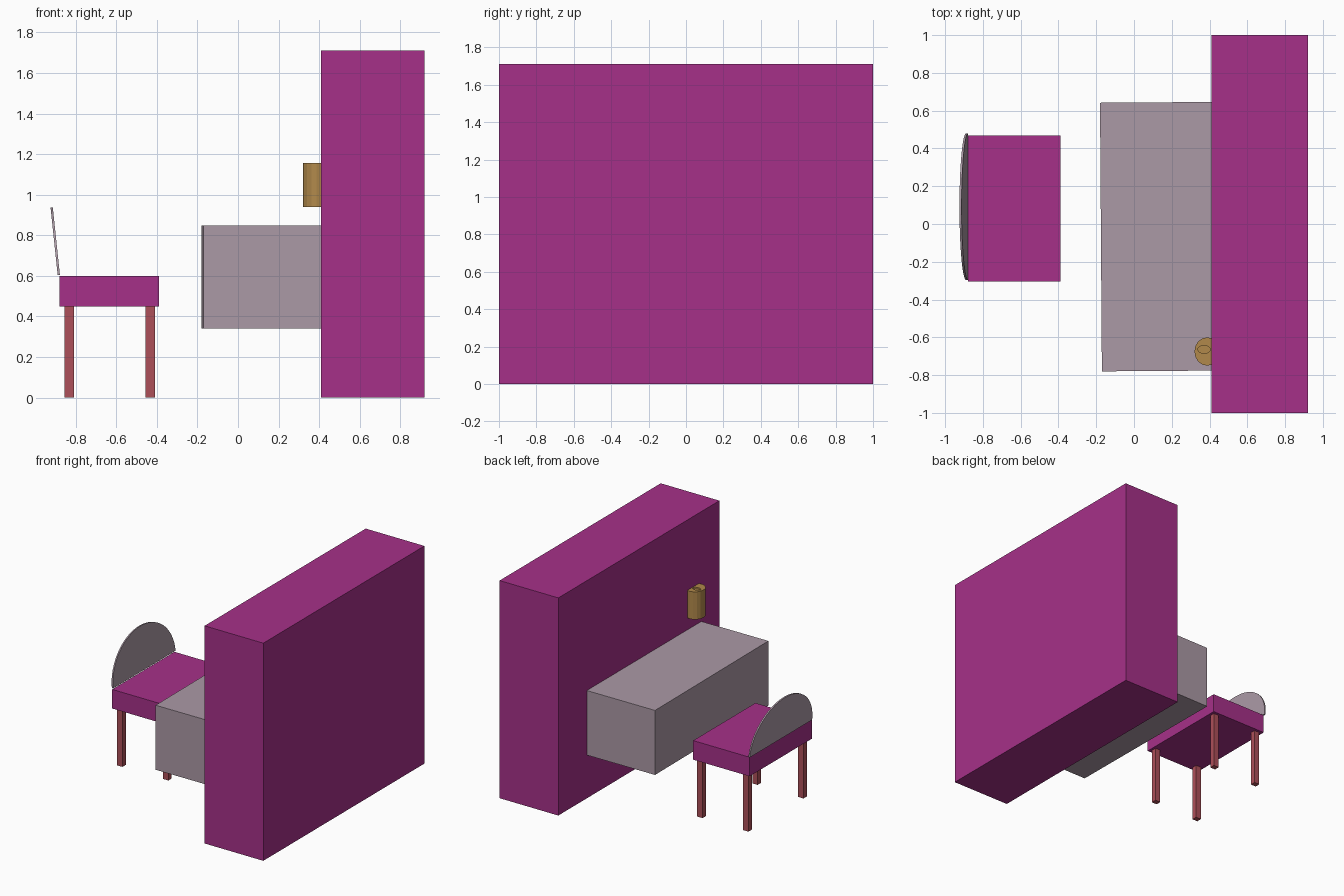
import bpy, bmesh, math
from mathutils import Matrix, Vector

if "Cube" in bpy.data.objects:
    bpy.data.objects.remove(bpy.data.objects["Cube"])


def material(name, rgb):
    m = bpy.data.materials.new(name)
    m.diffuse_color = (*rgb, 1)
    m.use_nodes = True
    m.node_tree.nodes["Principled BSDF"].inputs["Base Color"].default_value = m.diffuse_color
    return m


magenta = material("magenta", (0.38, 0.03, 0.25))
mauve = material("mauve_grey", (0.41, 0.32, 0.38))
red = material("leg_red", (0.42, 0.08, 0.10))
ochre = material("ochre", (0.44, 0.25, 0.07))


def finish(name, bm, mat):
    bmesh.ops.recalc_face_normals(bm, faces=bm.faces)
    mesh = bpy.data.meshes.new(name)
    bm.to_mesh(mesh)
    bm.free()
    mesh.materials.append(mat)
    ob = bpy.data.objects.new(name, mesh)
    bpy.context.collection.objects.link(ob)
    return ob


def box(name, lo, hi, mat, turn=0):
    lo, hi = Vector(lo), Vector(hi)
    bm = bmesh.new()
    bmesh.ops.create_cube(bm, size=1, matrix=Matrix.Diagonal((*(hi - lo), 1)))
    ob = finish(name, bm, mat)
    ob.location = (lo + hi) / 2
    ob.rotation_euler.z = turn
    return ob


# Wall cabinet and the slightly turned counter in front of it
box("cabinet", (0.41, -1, 0), (0.92, 1, 1.71), magenta)
box("counter", (-0.175, -0.778, 0.34), (0.43, 0.644, 0.847), mauve, math.radians(0.4))

# Chair seat and legs
box("seat", (-0.88, -0.305, 0.45), (-0.39, 0.468, 0.60), magenta)
for side, x in (("back", -0.832), ("front", -0.433)):
    for hand, y in (("right", -0.258), ("left", 0.425)):
        box(f"{side}_{hand}_leg", (x - 0.023, y - 0.021, 0), (x + 0.023, y + 0.021, 0.452), red)

# Half-round leaning backrest
bm = bmesh.new()
n = 32
ring = []
for i in range(n + 1):
    a = math.pi * i / n
    h = math.sin(a)
    ring.append(bm.verts.new((-0.889 - 0.035 * h, 0.0915 + 0.388 * math.cos(a), 0.604 + 0.333 * h)))
face = bm.faces.new(ring)
out = bmesh.ops.extrude_face_region(bm, geom=[face])
bmesh.ops.translate(bm, vec=(0.011, 0, 0.001),
                    verts=[v for v in out["geom"] if isinstance(v, bmesh.types.BMVert)])
finish("backrest", bm, mauve)

# Wall-mounted holder with an oval recess in its top
bm = bmesh.new()
n = 16


def oval(cx, cy, rx, ry, z):
    return [bm.verts.new((cx + rx * math.cos(2 * math.pi * i / n),
                          cy + ry * math.sin(2 * math.pi * i / n), z)) for i in range(n)]


rings = [oval(0.388, -0.675, 0.068, 0.075, 0.94),
         oval(0.388, -0.675, 0.068, 0.075, 1.157),
         oval(0.371, -0.664, 0.033, 0.021, 1.157),
         oval(0.371, -0.664, 0.033, 0.021, 1.145)]
for a, b in zip(rings, rings[1:]):
    for i in range(n):
        j = (i + 1) % n
        bm.faces.new((a[i], a[j], b[j], b[i]))
bm.faces.new(rings[0])
bm.faces.new(rings[-1])
finish("wall_holder", bm, ochre)
